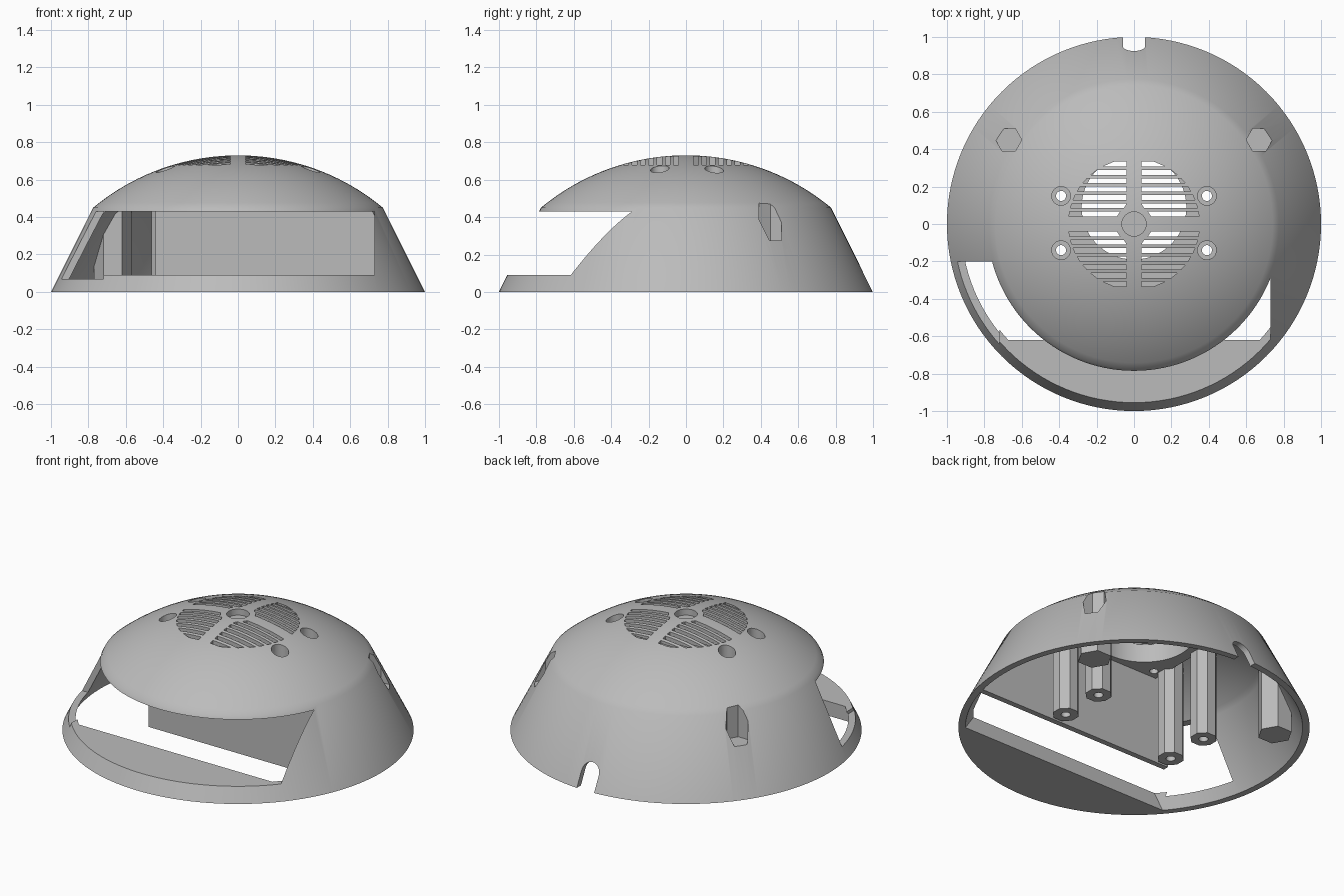
import bpy, bmesh, math
from mathutils import Matrix

cube = bpy.data.objects.get("Cube")
if cube:
    bpy.data.objects.remove(cube, do_unlink=True)

grey = bpy.data.materials.new("plain_grey")
grey.use_nodes = True
colour = (0.5, 0.5, 0.5, 1)
grey.diffuse_color = colour
grey.node_tree.nodes["Principled BSDF"].inputs["Base Color"].default_value = colour


def make(name, bm):
    bmesh.ops.recalc_face_normals(bm, faces=bm.faces)
    mesh = bpy.data.meshes.new(name)
    bm.to_mesh(mesh)
    bm.free()
    mesh.materials.append(grey)
    obj = bpy.data.objects.new(name, mesh)
    bpy.context.collection.objects.link(obj)
    return obj


def add_prism(bm, points, z0, z1):
    low = [bm.verts.new((x, y, z0)) for x, y in points]
    high = [bm.verts.new((x, y, z1)) for x, y in points]
    bm.faces.new(low)
    bm.faces.new(high)
    n = len(points)
    for i in range(n):
        j = (i + 1) % n
        bm.faces.new((low[i], low[j], high[j], high[i]))


def ring(x, y, r, sides, turn=0.0):
    steps = [turn + math.tau * i / sides for i in range(sides)]
    return [(x + r * math.cos(a), y + r * math.sin(a)) for a in steps]


def rect(x0, x1, y0, y1):
    return [(x0, y0), (x1, y0), (x1, y1), (x0, y1)]


def prisms(name, outlines, z0, z1):
    bm = bmesh.new()
    for points in outlines:
        add_prism(bm, points, z0, z1)
    return make(name, bm)


def dome(name, inset, bottom=0.0):
    """Solid cone skirt with a spherical cap, shrunk by inset."""
    radius, height, top = 0.775, 0.45, 0.73
    ball = (radius ** 2 + (top - height) ** 2) / (2 * (top - height))
    edge = math.asin(radius / ball)
    profile = [(1 - inset - 0.5 * bottom, bottom)]
    for i in range(20):
        a = edge * (1 - i / 20)
        profile.append(((ball - inset) * math.sin(a), top - ball + (ball - inset) * math.cos(a)))
    bm = bmesh.new()
    sides = 128
    loops = [[bm.verts.new((x, y, z)) for x, y in ring(0, 0, r, sides)] for r, z in profile]
    tip = bm.verts.new((0, 0, top - inset))
    bm.faces.new(loops[0])
    for i in range(sides):
        j = (i + 1) % sides
        for a, b in zip(loops, loops[1:]):
            bm.faces.new((a[i], a[j], b[j], b[i]))
        bm.faces.new((loops[-1][i], loops[-1][j], tip))
    return make(name, bm)


def combine(obj, operation, *others):
    for other in others:
        mod = obj.modifiers.new("cut", "BOOLEAN")
        mod.operation, mod.solver, mod.object = operation, "EXACT", other
    graph = bpy.context.evaluated_depsgraph_get()
    mesh = bpy.data.meshes.new_from_object(obj.evaluated_get(graph))
    obj.modifiers.clear()
    obj.data = mesh


# Cutters
cavity = dome("cavity_cutter", 0.04, -0.1)
limit = dome("limit_cutter", 0.02)
opening = prisms("opening_cutter", [rect(-0.73, 0.73, -1.1, -0.21)], 0.09, 0.43)
side_opening = prisms("side_cutter", [rect(-1.1, -0.72, -1.1, -0.2)], 0.07, 0.43)

post_spots = [(x, y) for x in (-0.39, 0.39) for y in (-0.14, 0.15)]
column_spots = [(-0.67, 0.45), (0.67, 0.45)]
fan_y = 0.09
screw_spots = [(x, fan_y + y) for x in (-0.29, 0.29) for y in (-0.26, 0.26)]
bores = prisms("bore_cutter", [ring(x, y, 0.05, 32) for x, y in post_spots], 0.58, 0.9)
holes = prisms("hole_cutter", [ring(x, y, 0.027, 24) for x, y in post_spots], -0.1, 0.9)
pockets = prisms("pocket_cutter", [ring(x, y, 0.07, 6) for x, y in column_spots], 0.275, 0.9)
screws = prisms("screw_cutter", [ring(x, y, 0.025, 16) for x, y in screw_spots], 0.4, 0.6)
fan_hole = prisms("fan_cutter", [ring(0, fan_y, 0.28, 64)], 0.4, 0.67)
recess = prisms("recess_cutter", [ring(0, 0, 0.065, 32)], 0.69, 0.9)

# Grille slots in four quadrants around a central disc
slots = []
for k in range(7):
    for sy in (-1, 1):
        for sx in (-1, 1):
            ys = [0.053 + 0.0445 * k + d for d in (-0.013, 0.013)]
            inner = [max(0.04, math.sqrt(max(0, 0.1 ** 2 - y * y))) for y in ys]
            outer = [math.sqrt(0.35 ** 2 - y * y) for y in ys]
            pts = [(inner[0], ys[0]), (outer[0], ys[0]), (outer[1], ys[1]), (inner[1], ys[1])]
            slots.append([(sx * x, sy * y) for x, y in pts])
grille = prisms("grille_cutter", slots, 0.665, 0.9)

# Cable notch with a round top, through the back
bm = bmesh.new()
arch = [(0.06, -0.1)] + [(0.06 * math.cos(a), 0.09 + 0.06 * math.sin(a))
                         for a in (math.pi * i / 16 for i in range(17))] + [(-0.06, -0.1)]
add_prism(bm, arch, -1.2, -0.8)
bm.transform(Matrix.Rotation(math.pi / 2, 4, "X"))
notch = make("notch_cutter", bm)

# Shell
shell = dome("shell", 0)
combine(shell, "DIFFERENCE", cavity, opening, side_opening, bores, holes, pockets,
        fan_hole, grille, recess, notch)

# Inner parts, trimmed to the shell
shelf = prisms("front_shelf", [rect(-0.77, 0.9, -1.1, -0.62)], 0, 0.09)
combine(shelf, "INTERSECT", limit)
combine(shelf, "DIFFERENCE", side_opening)

panel = prisms("inner_panel", [rect(-0.44, 1.0, -0.26, -0.225)], 0, 0.8)
combine(panel, "INTERSECT", limit)
combine(panel, "DIFFERENCE", bores, holes, grille)

fan_mount = prisms("fan_mount", [rect(-0.35, 0.35, fan_y - 0.35, fan_y + 0.35)], 0.55, 0.8)
combine(fan_mount, "INTERSECT", limit)
combine(fan_mount, "DIFFERENCE", fan_hole, grille, recess, screws, bores, holes)

posts = prisms("screw_posts", [ring(x, y, 0.077, 8, math.pi / 8) for x, y in post_spots], 0, 0.8)
combine(posts, "INTERSECT", limit)
combine(posts, "DIFFERENCE", bores, holes, fan_hole, grille)

columns = prisms("hex_columns", [ring(x, y, 0.1, 6) for x, y in column_spots], 0, 0.8)
combine(columns, "INTERSECT", limit)
combine(columns, "DIFFERENCE", pockets)

for cutter in (cavity, limit, opening, side_opening, bores, holes, pockets, screws,
               fan_hole, recess, grille, notch):
    bpy.data.objects.remove(cutter, do_unlink=True)

# Smooth curved faces, keep edges sharp
for obj in (shell, shelf, panel, fan_mount, posts, columns):
    bpy.ops.object.select_all(action="DESELECT")
    obj.select_set(True)
    bpy.context.view_layer.objects.active = obj
    bpy.ops.object.shade_smooth_by_angle(angle=math.radians(30))
